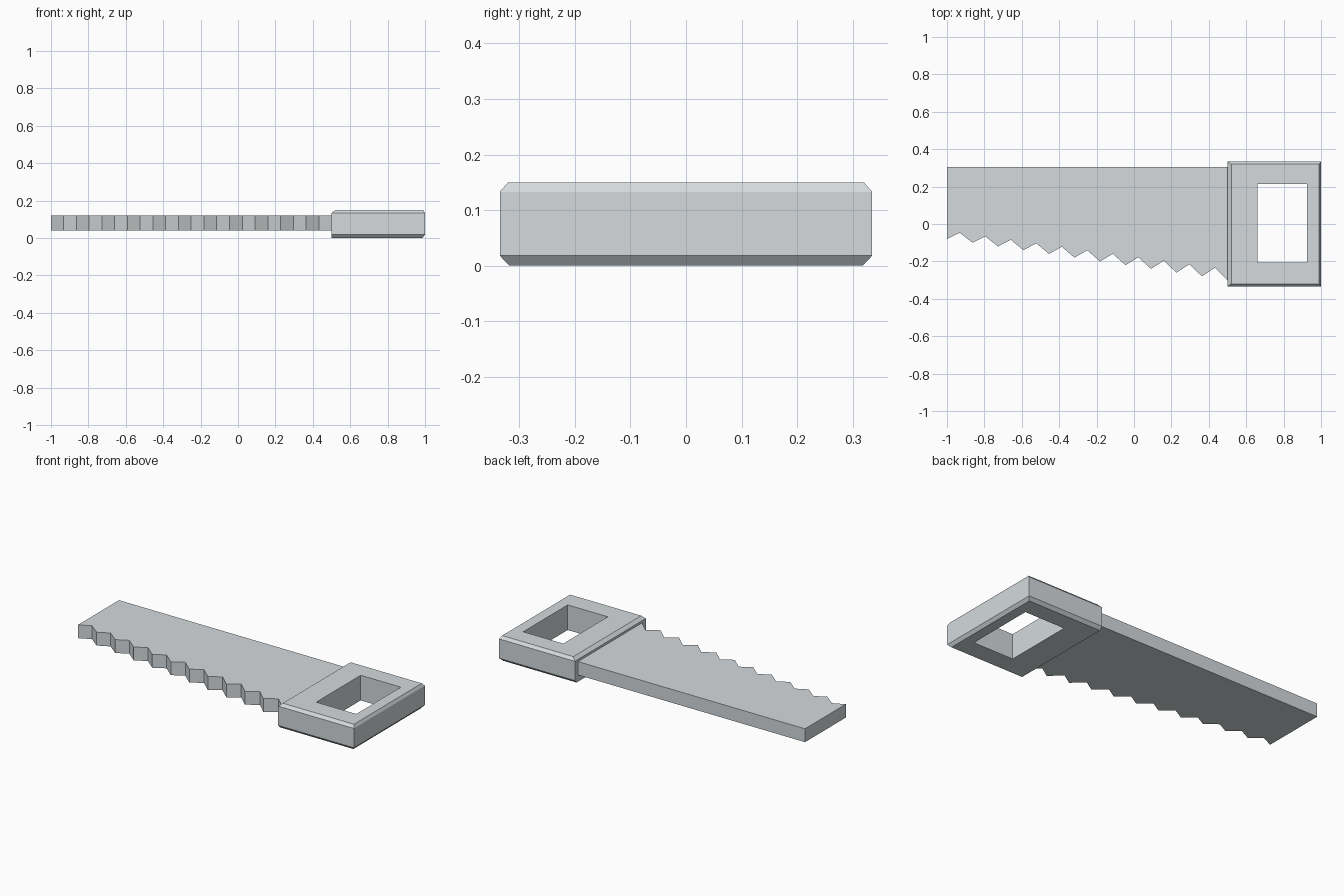
import bpy
import bmesh

cube = bpy.data.objects.get("Cube")
if cube:
    bpy.data.objects.remove(cube, do_unlink=True)

# Single metal colour
metal = bpy.data.materials.new("light_grey_metal")
metal.use_nodes = True
grey = (0.66, 0.70, 0.72, 1.0)
metal.diffuse_color = grey
metal.node_tree.nodes["Principled BSDF"].inputs["Base Color"].default_value = grey


def finish(name, bm):
    bmesh.ops.recalc_face_normals(bm, faces=bm.faces)
    mesh = bpy.data.meshes.new(name)
    bm.to_mesh(mesh)
    bm.free()
    mesh.materials.append(metal)
    obj = bpy.data.objects.new(name, mesh)
    bpy.context.collection.objects.link(obj)
    return obj


# Blade: tapered outline with a row of teeth, extruded upwards
TEETH = 11
START, END = -1.0, 0.5
pitch = (END - START) / TEETH
outline = [(END, 0.305), (START, 0.305)]
for i in range(TEETH):
    x = START + i * pitch
    outline.append((x, -0.08 - 0.02 * i))
    outline.append((x + pitch / 2, -0.047 - 0.0187 * i))
outline.append((END, -0.30))

bm = bmesh.new()
base = bm.faces.new([bm.verts.new((x, y, 0.04)) for x, y in outline])
top = bmesh.ops.extrude_face_region(bm, geom=[base], use_keep_orig=True)
moved = [v for v in top["geom"] if isinstance(v, bmesh.types.BMVert)]
bmesh.ops.translate(bm, verts=moved, vec=(0, 0, 0.08))
finish("blade", bm)

# Handle: rectangular rings joined round the chamfered frame and its opening
# Each ring is x_min, x_max, y_min, y_max, z
rings = [
    (0.50, 0.985, -0.318, 0.318, 0.0),
    (0.50, 1.0, -0.335, 0.335, 0.018),
    (0.50, 1.0, -0.335, 0.335, 0.133),
    (0.52, 0.99, -0.32, 0.32, 0.15),
    (0.66, 0.925, -0.205, 0.215, 0.15),
    (0.66, 0.925, -0.205, 0.215, 0.0),
]
bm = bmesh.new()
loops = [[bm.verts.new((x, y, z)) for x, y in ((x0, y0), (x1, y0), (x1, y1), (x0, y1))]
         for x0, x1, y0, y1, z in rings]
for k, lower in enumerate(loops):
    upper = loops[(k + 1) % len(loops)]
    for j in range(4):
        n = (j + 1) % 4
        bm.faces.new((lower[j], lower[n], upper[n], upper[j]))
finish("handle", bm)
